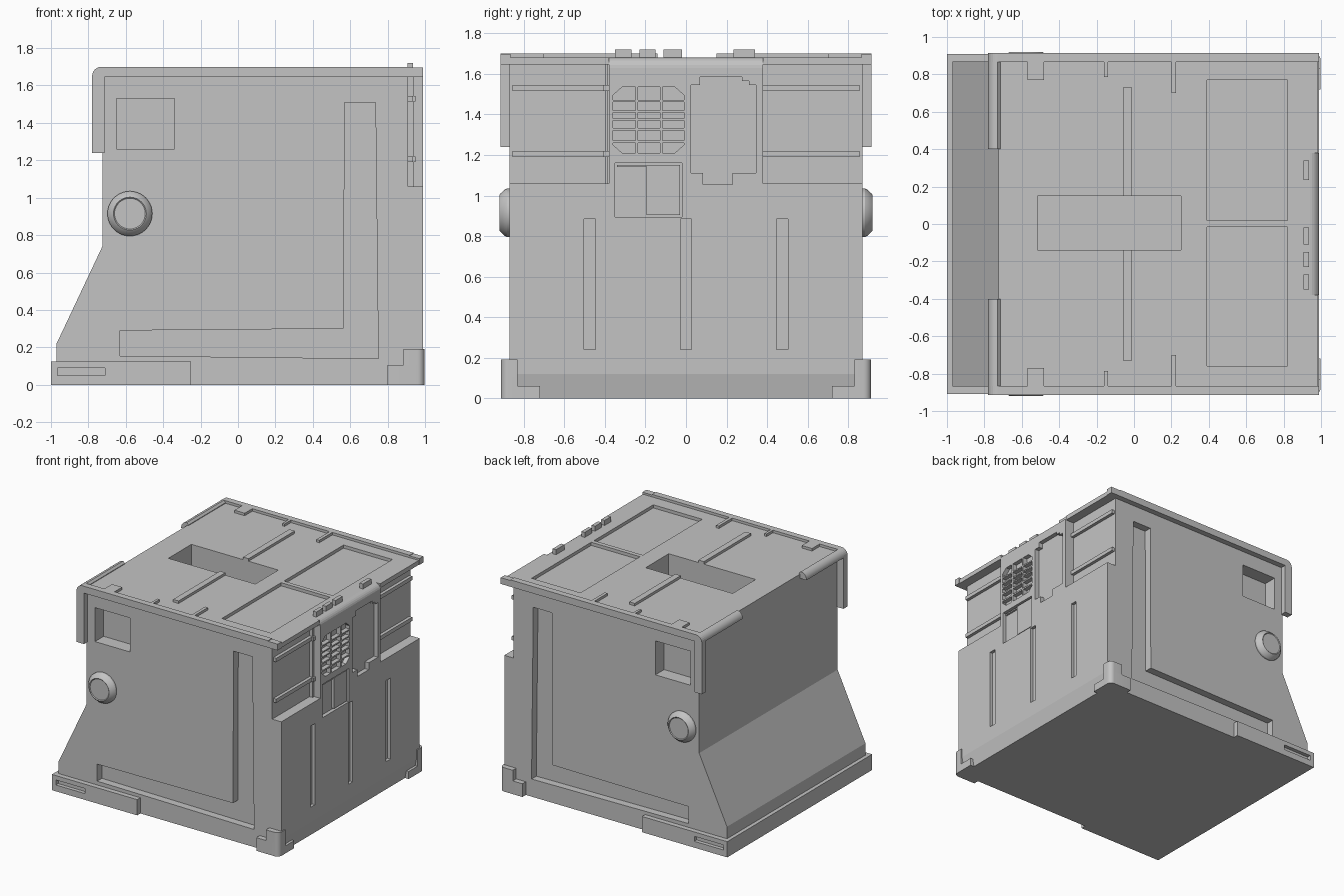
import bpy, bmesh, math

if "Cube" in bpy.data.objects:
    bpy.data.objects.remove(bpy.data.objects["Cube"])

grey = bpy.data.materials.new("plain grey")
grey.diffuse_color = (0.55, 0.55, 0.55, 1)
grey.use_nodes = True
grey.node_tree.nodes["Principled BSDF"].inputs["Base Color"].default_value = grey.diffuse_color


def place(axis, p, d):
    return {'x': (d, p[0], p[1]), 'y': (p[0], d, p[1]), 'z': (p[0], p[1], d)}[axis]


def prism(axis, pts, a, b, mirror=False):
    """One solid (plus its copy across y = 0) as (axis, outline, start, end)."""
    out = [(axis, pts, a, b)]
    if mirror:
        if axis == 'y':
            out.append((axis, pts, -a, -b))
        elif axis == 'x':
            out.append((axis, [(-y, z) for y, z in pts], a, b))
        else:
            out.append((axis, [(x, -y) for x, y in pts], a, b))
    return out


def box(x0, x1, y0, y1, z0, z1, mirror=False):
    return prism('z', [(x0, y0), (x1, y0), (x1, y1), (x0, y1)], z0, z1, mirror)


def arc(cx, cy, r, a0, a1, n=6):
    return [(cx + r * math.cos(math.radians(a0 + (a1 - a0) * i / n)),
             cy + r * math.sin(math.radians(a0 + (a1 - a0) * i / n))) for i in range(n + 1)]


def finish(name, bm, smooth=False):
    bmesh.ops.recalc_face_normals(bm, faces=bm.faces)
    me = bpy.data.meshes.new(name)
    bm.to_mesh(me)
    bm.free()
    me.materials.append(grey)
    ob = bpy.data.objects.new(name, me)
    bpy.context.collection.objects.link(ob)
    if smooth:
        select(ob)
        bpy.ops.object.shade_smooth_by_angle(angle=math.radians(25))
    return ob


def select(ob):
    bpy.ops.object.select_all(action='DESELECT')
    ob.select_set(True)
    bpy.context.view_layer.objects.active = ob


def make(name, solids, smooth=False):
    bm = bmesh.new()
    for axis, pts, a, b in solids:
        lo = [bm.verts.new(place(axis, p, a)) for p in pts]
        hi = [bm.verts.new(place(axis, p, b)) for p in pts]
        bm.faces.new(lo)
        bm.faces.new(hi)
        for i in range(len(pts)):
            j = (i + 1) % len(pts)
            bm.faces.new((lo[i], lo[j], hi[j], hi[i]))
    return finish(name, bm, smooth)


def cut(ob, solids):
    cutter = make("cutter", solids)
    cutter.hide_render = True
    m = ob.modifiers.new("cut", 'BOOLEAN')
    m.operation, m.solver, m.object = 'DIFFERENCE', 'EXACT', cutter
    select(ob)
    bpy.ops.object.modifier_apply(modifier=m.name)
    bpy.data.objects.remove(cutter, do_unlink=True)


# main body: side profile with sloped back and rounded top edge
DECK = 1.68
profile = [(-0.97, 0), (0.965, 0), (0.99, 0.12)] + arc(0.94, DECK - 0.05, 0.05, 0, 90)
profile += [(-0.725, DECK), (-0.725, 0.74), (-0.97, 0.22)]
body = make("body", prism('y', profile, -0.87, 0.87))

# upper corner bays beside the centre column
cut(body, box(0.91, 1.2, 0.38, 1.0, 1.06, 1.9, True))

# side recesses: square window and long L groove
groove = [(0.57, 1.51), (0.735, 1.51), (0.75, 0.14), (-0.63, 0.155), (-0.63, 0.29), (0.565, 0.30)]
holes = prism('y', groove, 0.81, 1.0, True)
holes += box(-0.65, -0.34, 0.76, 1.0, 1.26, 1.53, True)
# deck recesses: well and two shallow panels
holes += box(-0.515, 0.25, -0.14, 0.15, 1.50, 1.9)
holes += box(0.39, 0.82, 0.02, 0.77, 1.655, 1.9) + box(0.39, 0.82, -0.76, -0.015, 1.655, 1.9)
# front face: three slots, small panel and hatch
for y in (-0.475, 0, 0.475):
    holes += box(0.965, 1.2, y - 0.028, y + 0.028, 0.24, 0.885)
holes += box(0.96, 1.2, -0.35, -0.02, 0.895, 1.16)
hatch = [(0.025, 1.11), (0.085, 1.11), (0.085, 1.055), (0.23, 1.055), (0.23, 1.11), (0.345, 1.11),
         (0.345, 1.545), (0.31, 1.545), (0.31, 1.565), (0.275, 1.565), (0.275, 1.585),
         (0.07, 1.585), (0.07, 1.545), (0.025, 1.545)]
holes += prism('x', hatch, 0.955, 1.2)
# grille openings, outer corners clipped
cols = [(-0.36, -0.25), (-0.237, -0.128), (-0.115, -0.01)]
rows = [(1.21, 1.26), (1.272, 1.32), (1.332, 1.37), (1.38, 1.41), (1.42, 1.46), (1.47, 1.535)]
for c, (y0, y1) in enumerate(cols):
    for r, (z0, z1) in enumerate(rows):
        pts = []
        for y, z, cc, rr in ((y0, z0, 0, 0), (y1, z0, 2, 0), (y1, z1, 2, 5), (y0, z1, 0, 5)):
            if (c, r) == (cc, rr):
                dy = 0.045 if cc == 0 else -0.045
                dz = 0.04 if rr == 0 else -0.04
                clip = [(y, z + dz), (y + dy, z)]
                pts += clip if (cc == 0) == (rr == 0) else clip[::-1]
            else:
                pts.append((y, z))
        holes += prism('x', pts, 0.955, 1.2)
cut(body, holes)

# cover plate and rim inside the small front panel
make("panel_plate", box(0.95, 0.982, -0.195, -0.03, 0.905, 1.15)
     + box(0.95, 0.975, -0.34, -0.20, 1.14, 1.15))

# rim band along the top side edges, dropping down the back corners
corner = arc(-0.73, 1.65, 0.05, 180, 90)
band = [(-0.78, 1.24)] + corner + [(0.905, 1.70), (0.905, 1.645), (-0.715, 1.645), (-0.715, 1.24)]
make("side_rim", prism('y', band, 0.865, 0.915, True))
roll = [(-0.78, 1.645)] + corner + [(-0.715, 1.685), (-0.715, 1.645)]
make("back_roll", prism('y', roll, 0.40, 0.87, True), smooth=True)
# overhanging lip above the corner bays
make("bay_lip", box(0.90, 0.985, 0.38, 0.90, 1.645, DECK, True)
     + box(0.90, 0.99, 0.865, 0.915, 1.645, 1.695, True))

# rim tabs, deck bars and small blocks along the front edge
make("rim_tabs", box(-0.57, -0.48, 0.77, 0.87, 1.66, 1.70, True)
     + box(-0.16, -0.14, 0.785, 0.87, 1.66, 1.70, True)
     + box(0.20, 0.225, 0.70, 0.87, 1.66, 1.70, True))
make("deck_bars", box(-0.06, -0.012, 0.15, 0.73, 1.66, 1.70)
     + box(-0.06, -0.012, -0.73, -0.14, 1.66, 1.70))
blocks = []
for y0, y1 in ((-0.35, -0.27), (-0.23, -0.15), (-0.11, -0.02), (0.235, 0.34)):
    blocks += box(0.905, 0.935, y0, y1, 1.66, 1.72)
make("edge_blocks", blocks)

# ridges in the corner bays, with a clipped pipe on one side
ridges = box(0.90, 0.935, 0.38, 0.855, 1.515, 1.545, True)
ridges += box(0.90, 0.935, 0.38, 0.855, 1.19, 1.22, True)
make("bay_ridges", ridges)
make("bay_pipe", box(0.90, 0.937, -0.40, -0.385, 1.06, 1.645)
     + box(0.90, 0.95, -0.407, -0.38, 1.515, 1.545)
     + box(0.90, 0.95, -0.407, -0.38, 1.19, 1.22))

# foot block at the back with a slot in each side
foot = make("rear_foot", box(-1.0, -0.25, -0.91, 0.91, 0, 0.125))
cut(foot, box(-0.965, -0.71, 0.88, 1.0, 0.05, 0.09, True))

# stepped corner guards at the front
tip = arc(0.96, 0.875, 0.038, 0, 90)
upper = [(0.885, 0.83), (0.998, 0.83)] + tip + [(0.885, 0.913)]
lower = [(0.80, 0.85), (0.998, 0.85)] + tip + [(0.80, 0.913)]
make("corner_guards", prism('z', upper, 0.105, 0.19, True) + prism('z', lower, 0, 0.105, True)
     + box(0.94, 0.998, 0.72, 0.852, 0, 0.06, True)
     + box(0.94, 0.998, 0.83, 0.852, 0.055, 0.108, True), smooth=True)

# round side knobs
bm = bmesh.new()
for s in (-1, 1):
    rings = []
    for r, y in ((0.12, 0.86), (0.12, 0.882), (0.113, 0.895), (0.095, 0.915), (0.088, 0.92), (0.082, 0.915)):
        rings.append([bm.verts.new((-0.578 + r * math.cos(math.tau * i / 40), s * y,
                                    0.915 + r * math.sin(math.tau * i / 40))) for i in range(40)])
    for a, b in zip(rings, rings[1:]):
        for i in range(40):
            j = (i + 1) % 40
            bm.faces.new((a[i], a[j], b[j], b[i]))
    bm.faces.new(rings[0])
    bm.faces.new(rings[-1])
finish("side_knobs", bm, smooth=True)
